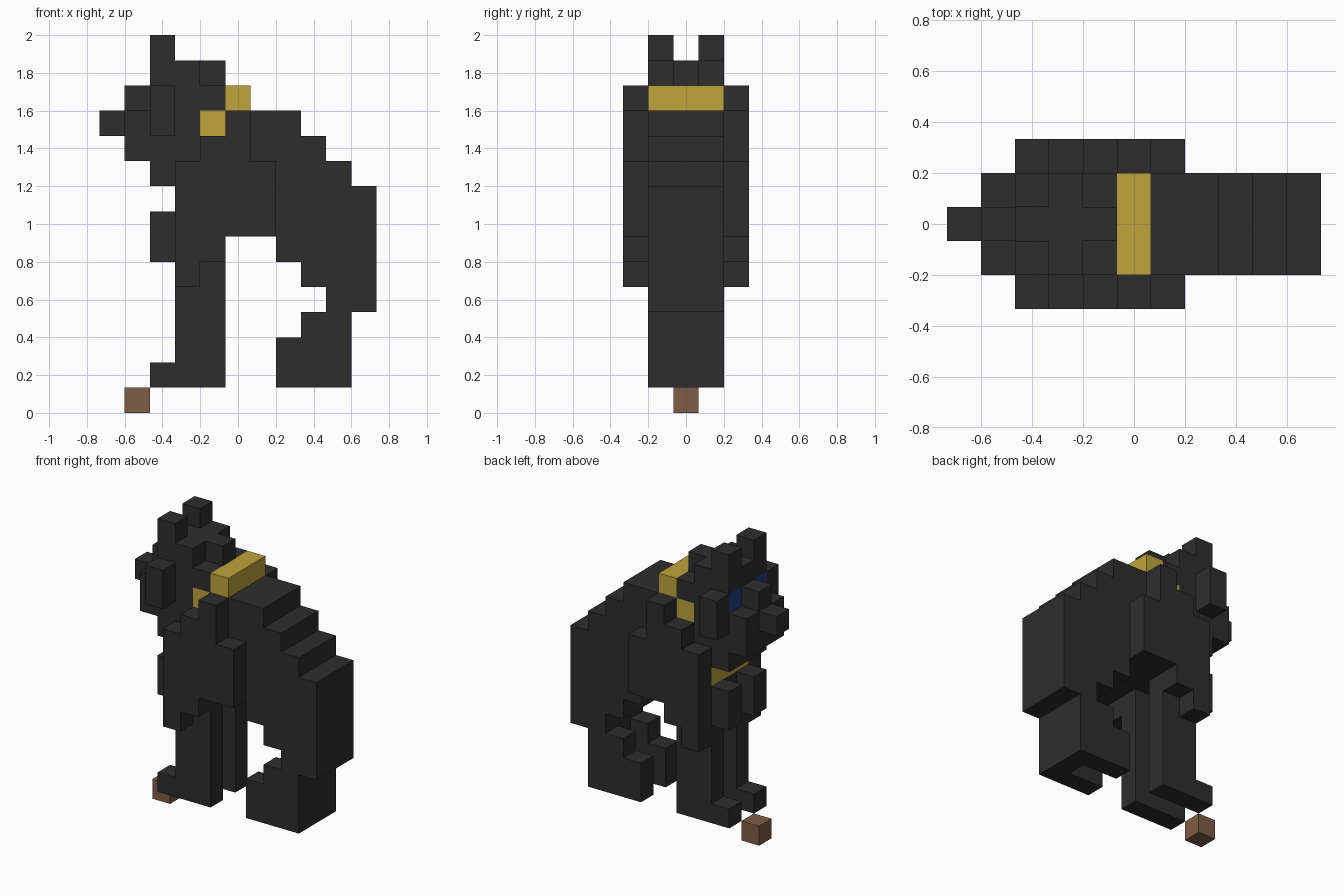
import bpy
import bmesh
import math
from mathutils import Vector

cube = bpy.data.objects.get("Cube")
if cube:
    bpy.data.objects.remove(cube, do_unlink=True)

UNIT = 2 / 15


def material(name, color):
    m = bpy.data.materials.new(name)
    m.use_nodes = True
    m.diffuse_color = (*color, 1)
    m.node_tree.nodes["Principled BSDF"].inputs["Base Color"].default_value = (*color, 1)
    return m


CHARCOAL = material("charcoal fur", (0.027, 0.027, 0.027))
GOLD = material("collar gold", (0.52, 0.37, 0.045))
BLUE = material("eye blue", (0.014, 0.05, 0.21))
BROWN = material("treat brown", (0.21, 0.11, 0.063))

cells = {}   # block position -> part name
paint = {}   # part name -> material

MIDDLE = (0,)
SIDES = (-1, 1)
WIDE = (-1, 0, 1)
OUTER = (-2, 2)


def add(part, mat, xs, zs, ys):
    """Fill an inclusive range of blocks; later parts replace earlier ones."""
    paint[part] = mat
    for x in range(xs[0], xs[1] + 1):
        for z in range(zs[0], zs[1] + 1):
            for y in ys:
                cells[x, y, z] = part


# Torso with stepped back
add("torso", CHARCOAL, (3, 10), (7, 8), WIDE)
for top, end in ((9, 9), (10, 8), (11, 7)):
    add("torso", CHARCOAL, (3, end), (top, top), WIDE)

# Haunches and hind legs
add("haunch", CHARCOAL, (7, 10), (6, 6), WIDE)
add("haunch", CHARCOAL, (8, 10), (5, 5), WIDE)
add("haunch", CHARCOAL, (9, 10), (4, 4), WIDE)
add("hind_legs", CHARCOAL, (9, 9), (1, 3), WIDE)
add("hind_legs", CHARCOAL, (8, 8), (3, 3), SIDES)
add("hind_legs", CHARCOAL, (7, 8), (1, 2), SIDES)

# Front legs, paws and chest tufts
add("front_legs", CHARCOAL, (3, 4), (1, 6), SIDES)
add("front_paws", CHARCOAL, (2, 2), (1, 1), SIDES)
add("chest_tufts", CHARCOAL, (2, 2), (6, 7), SIDES)

# Shoulders
add("shoulders", CHARCOAL, (5, 5), (11, 11), OUTER)
add("shoulders", CHARCOAL, (4, 5), (10, 10), OUTER)
add("shoulders", CHARCOAL, (3, 6), (7, 9), OUTER)
add("shoulders", CHARCOAL, (3, 4), (6, 6), OUTER)
add("shoulders", CHARCOAL, (3, 3), (5, 5), OUTER)

# Head, snout and ears
add("head", CHARCOAL, (1, 3), (10, 11), WIDE)
add("head", CHARCOAL, (2, 2), (9, 9), WIDE)
add("head", CHARCOAL, (2, 4), (12, 12), WIDE)
add("head", CHARCOAL, (2, 3), (13, 13), WIDE)
add("head", CHARCOAL, (4, 4), (13, 13), MIDDLE)
add("snout", CHARCOAL, (1, 1), (12, 12), MIDDLE)
add("snout", CHARCOAL, (0, 0), (11, 11), MIDDLE)
add("ears", CHARCOAL, (2, 2), (14, 14), SIDES)
add("cheek_tufts", CHARCOAL, (2, 2), (11, 12), OUTER)
add("eyes", BLUE, (2, 2), (12, 12), SIDES)

# Slanted collar and the loose treat
for x, low, high in ((5, 12, 12), (4, 10, 11), (3, 8, 9)):
    add("collar", GOLD, (x, x), (low, high), WIDE)
add("treat", BROWN, (1, 1), (0, 0), MIDDLE)

# Emit the exposed block faces of each part
DIRECTIONS = [Vector(d) for axis in range(3)
              for d in ([int(axis == i) for i in range(3)],
                        [-int(axis == i) for i in range(3)])]

for part, mat in paint.items():
    bm = bmesh.new()
    for cell, owner in cells.items():
        if owner != part:
            continue
        center = Vector((cell[0] - 5, cell[1], cell[2] + 0.5))
        for n in DIRECTIONS:
            if tuple(int(c + d) for c, d in zip(cell, n)) in cells:
                continue
            side = Vector((n.y, n.z, n.x))
            up = n.cross(side)
            corners = [center + (n + side * a + up * b) / 2
                       for a, b in ((-1, -1), (1, -1), (1, 1), (-1, 1))]
            bm.faces.new([bm.verts.new(c * UNIT) for c in corners])
    bmesh.ops.remove_doubles(bm, verts=bm.verts, dist=UNIT / 100)
    bmesh.ops.dissolve_limit(bm, angle_limit=math.radians(1),
                             verts=bm.verts, edges=bm.edges)
    mesh = bpy.data.meshes.new(part)
    bm.to_mesh(mesh)
    bm.free()
    mesh.materials.append(mat)
    bpy.context.collection.objects.link(bpy.data.objects.new(part, mesh))
